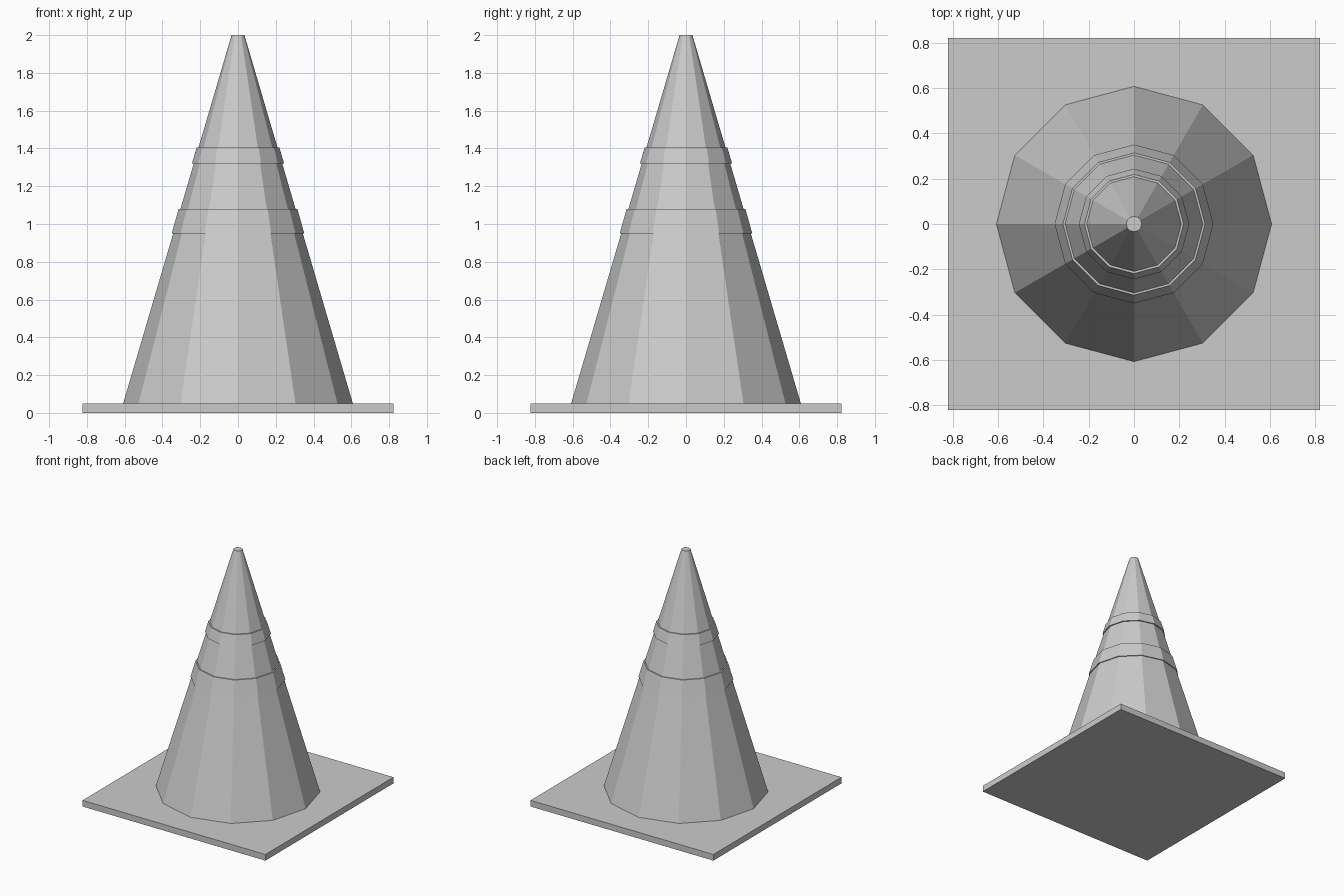
import bpy, bmesh
from math import cos, sin, tau

if "Cube" in bpy.data.objects:
    bpy.data.objects.remove(bpy.data.objects["Cube"])

SIDES = 12


def lathe(name, profile, closed=False):
    """Revolve (radius, z) points into a 12-sided flat-shaded part."""
    bm = bmesh.new()
    rings = [[bm.verts.new((r * cos(tau * i / SIDES), r * sin(tau * i / SIDES), z))
              for i in range(SIDES)] for r, z in profile]
    pairs = list(zip(rings, rings[1:]))
    if closed:
        pairs.append((rings[-1], rings[0]))
    else:
        bm.faces.new(rings[0])
        bm.faces.new(rings[-1])
    for a, b in pairs:
        for i in range(SIDES):
            j = (i + 1) % SIDES
            bm.faces.new((a[i], a[j], b[j], b[i]))
    bmesh.ops.recalc_face_normals(bm, faces=bm.faces)
    mesh = bpy.data.meshes.new(name)
    bm.to_mesh(mesh)
    bm.free()
    obj = bpy.data.objects.new(name, mesh)
    bpy.context.collection.objects.link(obj)
    return obj


# Square base plate
bpy.ops.mesh.primitive_cube_add(size=1, location=(0, 0, 0.025))
base = bpy.context.object
base.name = "base_plate"
base.scale = (1.646, 1.646, 0.05)

# Tapered body with flat tip
lathe("cone_body", [(0.608, 0.05), (0.034, 2.0)])


# Raised bands hugging the cone, slightly sunk into it
def band(name, z0, r0, z1, r1):
    lathe(name, [(r0, z0), (r1, z1), (r1 - 0.02, z1), (r0 - 0.02, z0)], closed=True)


band("lower_band", 0.95, 0.351, 1.08, 0.314)
band("upper_band", 1.32, 0.244, 1.405, 0.219)
